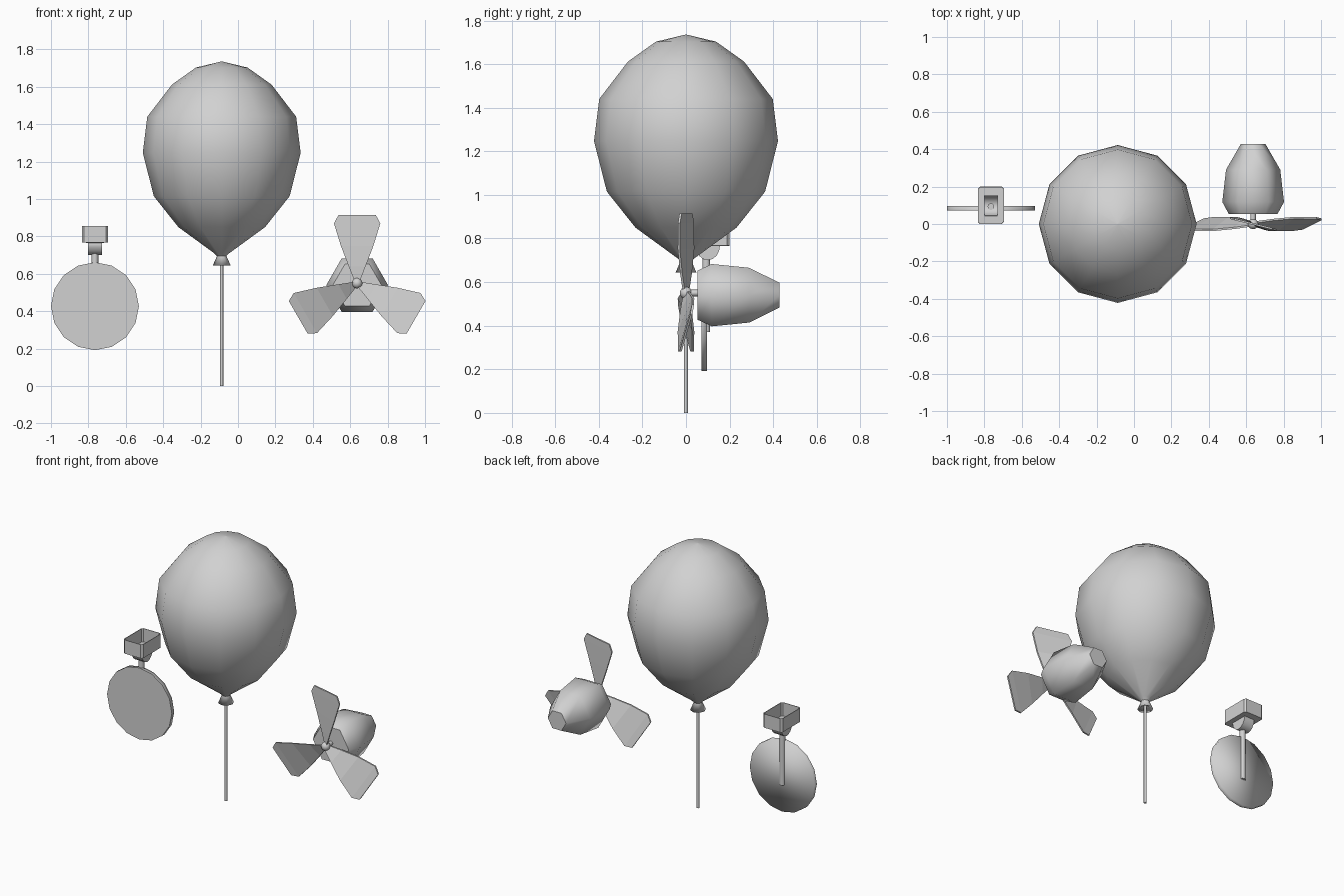
import bpy, bmesh, math
from mathutils import Vector, Matrix

if "Cube" in bpy.data.objects:
    bpy.data.objects.remove(bpy.data.objects["Cube"], do_unlink=True)

grey = bpy.data.materials.new("plain_grey")
grey.use_nodes = True
COLOUR = (0.64, 0.64, 0.64, 1)
grey.diffuse_color = COLOUR
grey.node_tree.nodes["Principled BSDF"].inputs["Base Color"].default_value = COLOUR


def finish(name, bm, loc=(0, 0, 0), recalc=True):
    """Turn a bmesh into a grey object."""
    if recalc:
        bmesh.ops.recalc_face_normals(bm, faces=bm.faces[:])
    me = bpy.data.meshes.new(name)
    bm.to_mesh(me)
    bm.free()
    me.materials.append(grey)
    ob = bpy.data.objects.new(name, me)
    ob.location = loc
    bpy.context.collection.objects.link(ob)
    return ob


def loft(bm, rings, smooth=True):
    """Skin a list of equal-length closed point rings."""
    loops = [[bm.verts.new(p) for p in ring] for ring in rings]
    n = len(loops[0])
    for a, b in zip(loops, loops[1:]):
        for i in range(n):
            j = (i + 1) % n
            bm.faces.new((a[i], a[j], b[j], b[i])).smooth = smooth
    return loops


def lathe(name, profile, sides, loc, axis="Z", smooth_caps=(False, False)):
    """Revolve (radius, height) pairs about z or y; both ends are capped."""
    bm = bmesh.new()
    rings = []
    for r, h in profile:
        ring = []
        for i in range(sides):
            t = math.tau * i / sides
            c, s = r * math.cos(t), r * math.sin(t)
            ring.append((c, s, h) if axis == "Z" else (c, h, s))
        rings.append(ring)
    loops = loft(bm, rings)
    for loop, smooth in zip((loops[0], loops[-1]), smooth_caps):
        bm.faces.new(loop).smooth = smooth
    return finish(name, bm, loc)


def solidify(ob, thickness):
    mod = ob.modifiers.new("Thickness", "SOLIDIFY")
    mod.thickness = thickness
    mod.offset = 0


# Balloon with knot and string
BX = -0.087
lathe("balloon", [(0.02, 0.69), (0.04, 0.71), (0.232, 0.85), (0.363, 1.015),
                  (0.422, 1.247), (0.398, 1.44), (0.266, 1.612),
                  (0.138, 1.703), (0.004, 1.735)], 12, (BX, 0, 0),
      smooth_caps=(False, True))
lathe("balloon_knot", [(0.018, 0.712), (0.048, 0.644), (0.01, 0.665)], 8, (BX, 0, 0))
lathe("balloon_string", [(0.009, 0), (0.009, 0.67)], 8, (BX, 0, 0))

# Round plate hanging from a rod
PX, PY = -0.765, 0.1
lathe("round_plate", [(0.235, 0.071), (0.235, 0.096)], 16, (PX, 0, 0.427), "Y",
      smooth_caps=(False, True))
lathe("hanging_rod", [(0.018, 0.37), (0.018, 0.715)], 10, (PX, 0.093, 0))


def chamfered_rect(hx, hy, z, c):
    pts = []
    for sx, sy in ((1, 1), (-1, 1), (-1, -1), (1, -1)):
        pair = [(sx * hx, sy * (hy - c), z), (sx * (hx - c), sy * hy, z)]
        pts += pair if sx * sy > 0 else pair[::-1]
    return pts


# Open tray with a slot in its floor
bm = bmesh.new()
loft(bm, [chamfered_rect(0.068, 0.098, 0.857, 0.01),
          chamfered_rect(0.068, 0.098, 0.768, 0.01),
          chamfered_rect(0.037, 0.056, 0.768, 0.002)], smooth=False)
solidify(finish("tray", bm, (PX, PY, 0)), 0.004)

# Half-round trough under the slot
bm = bmesh.new()
arc = [math.pi * (1 + i / 8) for i in range(9)]
ends = [[bm.verts.new((x, 0.055 * math.cos(t), 0.768 + 0.066 * math.sin(t)))
         for t in arc] for x in (-0.036, 0.036)]
for i in range(8):
    bm.faces.new((ends[0][i], ends[0][i + 1], ends[1][i + 1], ends[1][i])).smooth = True
for end in ends:
    bm.faces.new(end)
solidify(finish("tray_trough", bm, (PX, PY, 0)), 0.003)

# Six-sided motor pod, shaft and hub
MX, HZ = 0.637, 0.55
lathe("motor_pod", [(0.13, 0.053), (0.165, 0.118), (0.145, 0.29), (0.066, 0.428)],
      6, (MX, 0, 0.54), "Y")
lathe("propeller_shaft", [(0.015, 0), (0.015, 0.06)], 8, (MX, 0, HZ), "Y")
bm = bmesh.new()
bmesh.ops.create_uvsphere(bm, u_segments=12, v_segments=8, radius=0.028)
for f in bm.faces:
    f.smooth = True
finish("propeller_hub", bm, (MX, 0, HZ))

# Three twisted blades: (distance, half width, half pitch depth)
STATIONS = [(0.01, 0.014, 0.01), (0.09, 0.045, 0.022), (0.2, 0.087, 0.033),
            (0.32, 0.124, 0.032), (0.364, 0.1, 0.025)]
for k in range(3):
    bm = bmesh.new()
    rings = []
    for d, w, p in STATIONS:
        t = 0.005
        rings.append([(-w, p - t, d), (w, -p - t, d), (w, -p + t, d), (-w, p + t, d)])
    loops = loft(bm, rings, smooth=False)
    bm.faces.new(loops[0])
    bm.faces.new(loops[-1])
    bmesh.ops.transform(bm, matrix=Matrix.Rotation(math.tau * k / 3, 4, "Y"), verts=bm.verts[:])
    finish(f"propeller_blade_{k + 1}", bm, (MX, 0, HZ))
